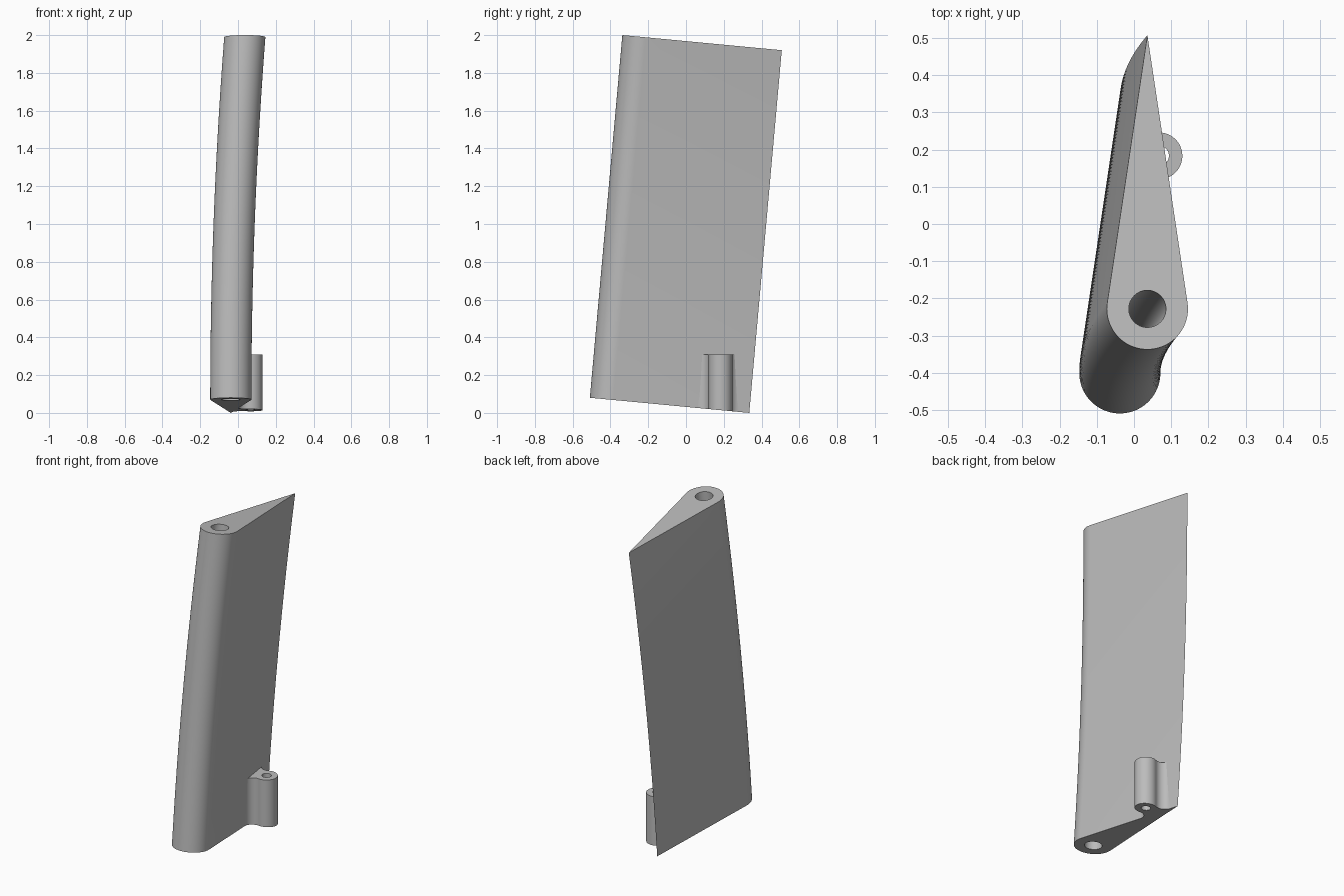
import bpy
import bmesh
from math import sin, cos, pi, asin, atan2, sqrt, radians
from mathutils import Vector

cube = bpy.data.objects.get("Cube")
if cube:
    bpy.data.objects.remove(cube, do_unlink=True)

grey = bpy.data.materials.new("light grey")
grey.use_nodes = True
grey.diffuse_color = (0.5, 0.5, 0.5, 1)
grey.node_tree.nodes["Principled BSDF"].inputs["Base Color"].default_value = grey.diffuse_color


def arc(cx, cy, r, start, end, n):
    return [(cx + r * cos(start + (end - start) * i / n),
             cy + r * sin(start + (end - start) * i / n)) for i in range(n + 1)]


def bored_solid(name, outer, hole, layers, place):
    """Sweep an outline and its bore through layers, then cap both ends."""
    bm = bmesh.new()
    ends = [[], []]
    for loop in (outer, hole):
        rings = [[bm.verts.new(place(p, s)) for p in loop] for s in layers]
        n = len(loop)
        for a, b in zip(rings, rings[1:]):
            for i in range(n):
                j = (i + 1) % n
                bm.faces.new((a[i], a[j], b[j], b[i]))
        for end, ring in zip(ends, (rings[0], rings[-1])):
            end += [bm.edges.get((ring[i], ring[(i + 1) % n])) for i in range(n)]
    for end, up in zip(ends, (-1, 1)):
        bmesh.ops.triangle_fill(bm, edges=end, use_beauty=True, normal=(0, 0, up))
    bmesh.ops.recalc_face_normals(bm, faces=bm.faces)
    mesh = bpy.data.meshes.new(name)
    bm.to_mesh(mesh)
    bm.free()
    mesh.materials.append(grey)
    obj = bpy.data.objects.new(name, mesh)
    bpy.context.collection.objects.link(obj)
    bpy.ops.object.select_all(action="DESELECT")
    obj.select_set(True)
    bpy.context.view_layer.objects.active = obj
    bpy.ops.object.shade_smooth_by_angle(angle=radians(30))
    return obj


def base_z(y):
    """Height of the sloping underside."""
    return 0.095 * (0.335 - y)


# Blade: teardrop section, leaning back and bowing sideways as it rises
nose_r, tip = 0.109, 0.735
a = asin(nose_r / tip)
teardrop = arc(0, 0, nose_r, pi - a, 2 * pi + a, 48) + [(0, tip)]
bore = arc(0, 0, 0.05, 0, 2 * pi, 32)[:-1]


def place_blade(p, s):
    y = p[1] - 0.40
    return (p[0] - 0.038 + 0.074 * s * s, y + 0.172 * s, base_z(y) + 1.92 * s)


bored_solid("blade", teardrop, bore, [i / 32 for i in range(33)], place_blade)

# Hinge lug: upright barrel blended into the blade side by two concave fillets
barrel_r, fillet_r, reach = 0.063, 0.05, 0.081
span = sqrt((barrel_r + fillet_r) ** 2 - (reach - fillet_r) ** 2)
t = atan2(reach - fillet_r, span)
fillet = arc(span, fillet_r, fillet_r, -pi / 2, -pi - t, 12)
barrel = arc(0, reach, barrel_r, -t, pi + t, 32)
outline = ([(span, -0.008)] + fillet + barrel[1:-1]
           + [(-u, v) for u, v in reversed(fillet)] + [(-span, -0.008)])
pin_hole = arc(0, reach, 0.027, 0, 2 * pi, 24)[:-1]
out = Vector((sin(pi / 2 - a), sin(a)))
along = Vector((-out.y, out.x))
foot = Vector((0.067, 0.183)) - out * reach


def place_lug(p, s):
    q = foot + along * p[0] + out * p[1]
    return (q.x, q.y, 0.31 if s else base_z(q.y))


bored_solid("hinge_lug", outline, pin_hole, [0, 1], place_lug)
